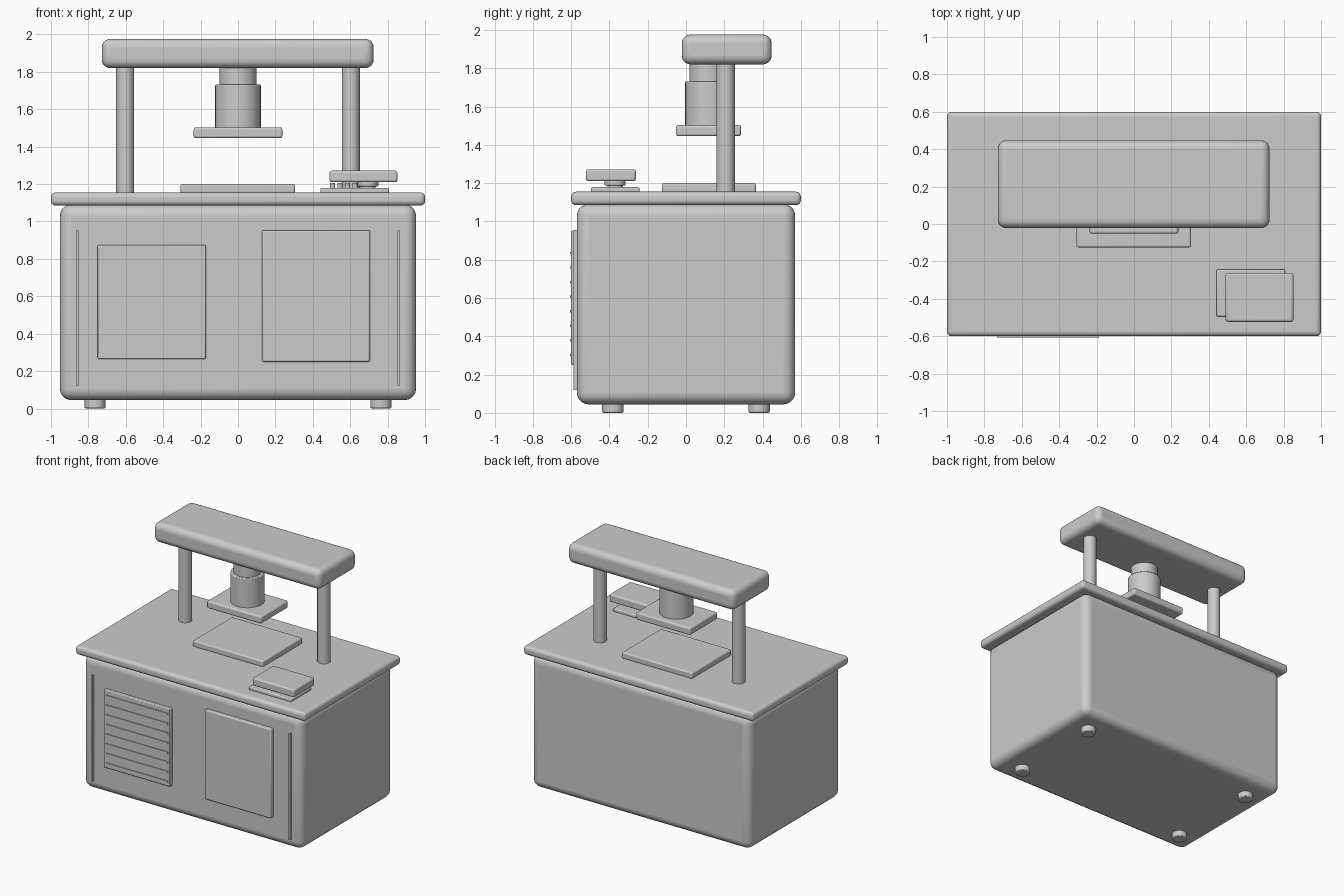
import bpy
import math

cube = bpy.data.objects.get("Cube")
if cube:
    bpy.data.objects.remove(cube, do_unlink=True)

grey = bpy.data.materials.new("plain_grey")
grey.use_nodes = True
COLOUR = (0.6, 0.6, 0.6, 1)
grey.diffuse_color = COLOUR
grey.node_tree.nodes["Principled BSDF"].inputs["Base Color"].default_value = COLOUR


def finish(obj, name, bevel, segments):
    """Name, colour, round off and smooth a part."""
    obj.name = name
    obj.data.materials.append(grey)
    if bevel:
        mod = obj.modifiers.new("rounded_edges", "BEVEL")
        mod.width = bevel
        mod.segments = segments
        mod.limit_method = "ANGLE"
        mod.angle_limit = math.radians(40)
    bpy.ops.object.shade_smooth_by_angle(angle=math.radians(35))
    return obj


def box(name, x, y, z, bevel=0.0, segments=4):
    """Rounded box from its (min, max) span on each axis."""
    spans = (x, y, z)
    bpy.ops.mesh.primitive_cube_add(size=1, location=[sum(s) / 2 for s in spans])
    obj = bpy.context.object
    obj.scale = [s[1] - s[0] for s in spans]
    bpy.ops.object.transform_apply(location=False, rotation=False, scale=True)
    return finish(obj, name, bevel, segments)


def cylinder(name, x, y, z, radius, bevel=0.0):
    """Upright cylinder spanning z = (min, max)."""
    bpy.ops.mesh.primitive_cylinder_add(
        vertices=32, radius=radius, depth=z[1] - z[0], location=(x, y, sum(z) / 2))
    return finish(bpy.context.object, name, bevel, 2)


# Cabinet and worktop
box("cabinet", (-0.952, 0.952), (-0.57, 0.57), (0.045, 1.09), 0.06, 5)
box("worktop", (-1, 1), (-0.6, 0.6), (1.085, 1.155), 0.025)

# Feet, columns and front trim strips on both sides
for side, sx in (("right", -1), ("left", 1)):
    for end, y in (("front", -0.382), ("back", 0.382)):
        cylinder(f"foot_{end}_{side}", sx * 0.764, y, (0, 0.06), 0.056, 0.008)
    cylinder(f"column_{side}", sx * 0.603, 0.207, (1.14, 1.85), 0.048)
    box(f"trim_strip_{side}", (sx * 0.858 - 0.005, sx * 0.858 + 0.005),
        (-0.588, -0.565), (0.12, 0.955))

# Vent with slats, and door panel
box("vent_panel", (-0.75, -0.172), (-0.6, -0.56), (0.265, 0.875), 0.006, 2)
for i in range(8):
    z = 0.303 + i * 0.076
    box(f"vent_slat_{i + 1}", (-0.732, -0.187), (-0.606, -0.59), (z - 0.006, z + 0.006))
box("door_panel", (0.128, 0.706), (-0.6, -0.56), (0.25, 0.952), 0.008, 2)

# Press bed, beam, ram and pressing plate
box("press_bed", (-0.308, 0.305), (-0.125, 0.365), (1.15, 1.2), 0.01, 3)
box("top_beam", (-0.728, 0.725), (-0.022, 0.447), (1.82, 1.976), 0.045, 5)
cylinder("ram_rod", 0, 0.118, (1.7, 1.84), 0.1)
cylinder("ram_sleeve", 0, 0.118, (1.49, 1.732), 0.122, 0.006)
box("pressing_plate", (-0.237, 0.237), (-0.052, 0.288), (1.445, 1.503), 0.012, 3)

# Control pad: base, buttons, knob and cover
box("control_base", (0.44, 0.808), (-0.495, -0.243), (1.15, 1.179), 0.008, 2)
for i in range(4):
    cylinder(f"control_button_{i + 1}", 0.505 + i * 0.04, -0.37, (1.17, 1.205), 0.013)
cylinder("knob_stem", 0.695, -0.37, (1.17, 1.195), 0.04)
cylinder("knob", 0.695, -0.37, (1.188, 1.215), 0.055, 0.004)
box("control_cover", (0.49, 0.852), (-0.523, -0.262), (1.21, 1.272), 0.012, 3)
